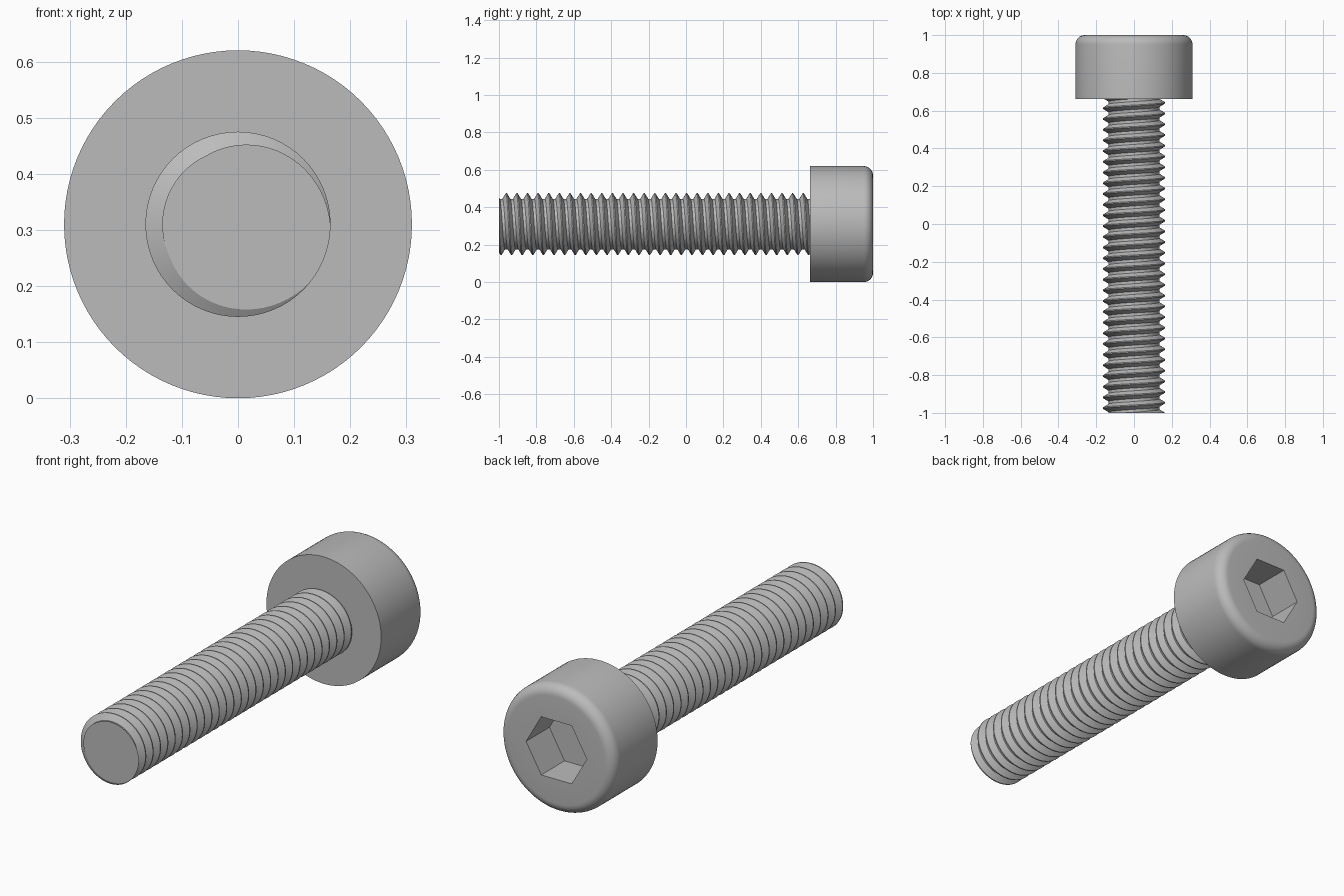
import bpy, bmesh
from math import sin, cos, pi, radians

cube = bpy.data.objects.get("Cube")
if cube:
    bpy.data.objects.remove(cube, do_unlink=True)

AXIS_Z = 0.31          # height of the screw axis
HEAD_R = 0.31
HEAD_START, HEAD_END = 0.662, 1.0
FILLET = 0.05
SOCKET_R, SOCKET_DEPTH = 0.164, 0.18
CREST_R, ROOT_R, PITCH = 0.165, 0.135, 0.0567
TIP = -1.0

steel = bpy.data.materials.new("grey_steel")
steel.use_nodes = True
steel.diffuse_color = (0.5, 0.5, 0.5, 1)
steel.node_tree.nodes["Principled BSDF"].inputs["Base Color"].default_value = (0.5, 0.5, 0.5, 1)


def around(radius, angle, y):
    """Point around the screw axis; angle 0 is +x, turning towards +z."""
    return (radius * cos(angle), y, AXIS_Z + radius * sin(angle))


def finish(bm, name):
    bmesh.ops.recalc_face_normals(bm, faces=bm.faces[:])
    mesh = bpy.data.meshes.new(name)
    bm.to_mesh(mesh)
    bm.free()
    mesh.materials.append(steel)
    obj = bpy.data.objects.new(name, mesh)
    bpy.context.collection.objects.link(obj)
    bpy.ops.object.select_all(action='DESELECT')
    obj.select_set(True)
    bpy.context.view_layer.objects.active = obj
    bpy.ops.object.shade_smooth_by_angle(angle=radians(28))
    return obj


def hexagon(angle):
    """Radius of the socket outline, with corners on the x axis."""
    return SOCKET_R * cos(pi / 6) / cos(angle % (pi / 3) - pi / 6)


# Head: rings from the underside, over the rounded rim, into the hex socket
SEGMENTS = 96
rings = [(HEAD_START, lambda a: HEAD_R)]
for i in range(9):
    t = i / 8 * pi / 2
    r = HEAD_R - FILLET * (1 - cos(t))
    rings.append((HEAD_END - FILLET * (1 - sin(t)), lambda a, r=r: r))
rings += [(HEAD_END, hexagon), (HEAD_END - SOCKET_DEPTH, hexagon)]

bm = bmesh.new()
loops = []
for y, radius in rings:
    angles = [2 * pi * k / SEGMENTS for k in range(SEGMENTS)]
    loops.append([bm.verts.new(around(radius(a), a, y)) for a in angles])
for low, high in zip(loops, loops[1:]):
    for k in range(SEGMENTS):
        n = (k + 1) % SEGMENTS
        bm.faces.new((low[k], low[n], high[n], high[k]))
bm.faces.new(loops[0])
bm.faces.new(loops[-1])
finish(bm, "socket_head")

# Threaded shaft: one thread profile swept along a right-handed helix
TURN = 64
profile = [(-0.05, CREST_R), (0.05, CREST_R), (0.37, ROOT_R), (0.63, ROOT_R)]
start = -0.9605 - 3 * PITCH
turns = int((HEAD_START - start) / PITCH) + 3

bm = bmesh.new()
sections = []
for i in range(turns * TURN):
    angle = pi / 2 - 2 * pi * i / TURN
    base = start + PITCH * i / TURN
    sections.append([bm.verts.new(around(r, angle, base + PITCH * p)) for p, r in profile])
for i in range(len(sections) - TURN - 1):
    # each section closes onto the start of the next turn
    a = sections[i] + [sections[i + TURN][0]]
    b = sections[i + 1] + [sections[i + 1 + TURN][0]]
    for k in range(len(profile)):
        bm.faces.new((a[k], a[k + 1], b[k + 1], b[k]))

# Trim square at the tip and just inside the head, then cap both ends
for y, side in ((TIP, -1), (HEAD_START + 0.01, 1)):
    cut = bmesh.ops.bisect_plane(bm, geom=bm.verts[:] + bm.edges[:] + bm.faces[:], dist=1e-6,
                                 plane_co=(0, y, 0), plane_no=(0, side, 0), clear_outer=True)
    edges = [e for e in cut["geom_cut"] if isinstance(e, bmesh.types.BMEdge)]
    bmesh.ops.edgeloop_fill(bm, edges=edges)
loose = [v for v in bm.verts if not v.link_faces]
bmesh.ops.delete(bm, geom=loose, context='VERTS')
finish(bm, "threaded_shaft")
